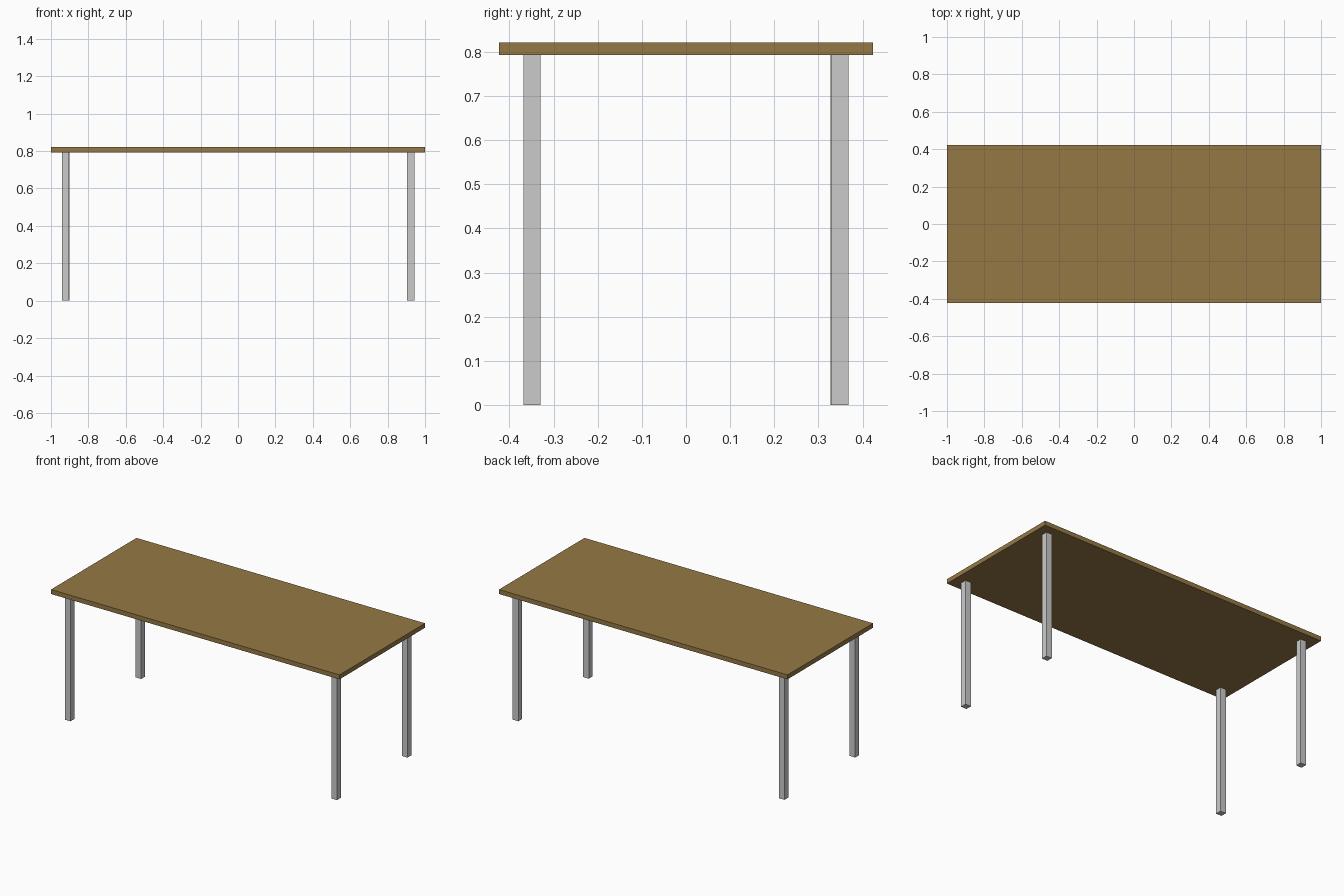
import bpy

if "Cube" in bpy.data.objects:
    bpy.data.objects.remove(bpy.data.objects["Cube"])


def material(name, color):
    mat = bpy.data.materials.new(name)
    mat.diffuse_color = color
    mat.use_nodes = True
    mat.node_tree.nodes["Principled BSDF"].inputs["Base Color"].default_value = mat.diffuse_color
    return mat


def box(name, center, size, mat=None):
    bpy.ops.mesh.primitive_cube_add(size=1, location=center)
    obj = bpy.context.object
    obj.name = name
    obj.scale = size
    bpy.ops.object.transform_apply(location=False, rotation=False, scale=True)
    if mat:
        obj.data.materials.append(mat)
    return obj


wood = material("wood", (0.30, 0.19, 0.06, 1))

TOP = 0.821       # height of the table surface
UNDER = 0.793     # underside of the table top
LEG = 0.0385      # square leg width

# Table top
box("table_top", (0, 0, (TOP + UNDER) / 2), (2.0, 0.847, TOP - UNDER), wood)

# Four square legs; the back left one sits slightly further in
legs = {
    "front_left_leg": (-0.923, -0.349),
    "front_right_leg": (0.924, -0.349),
    "back_right_leg": (0.924, 0.349),
    "back_left_leg": (-0.920, 0.347),
}
for name, (x, y) in legs.items():
    box(name, (x, y, UNDER / 2), (LEG, LEG, UNDER))
